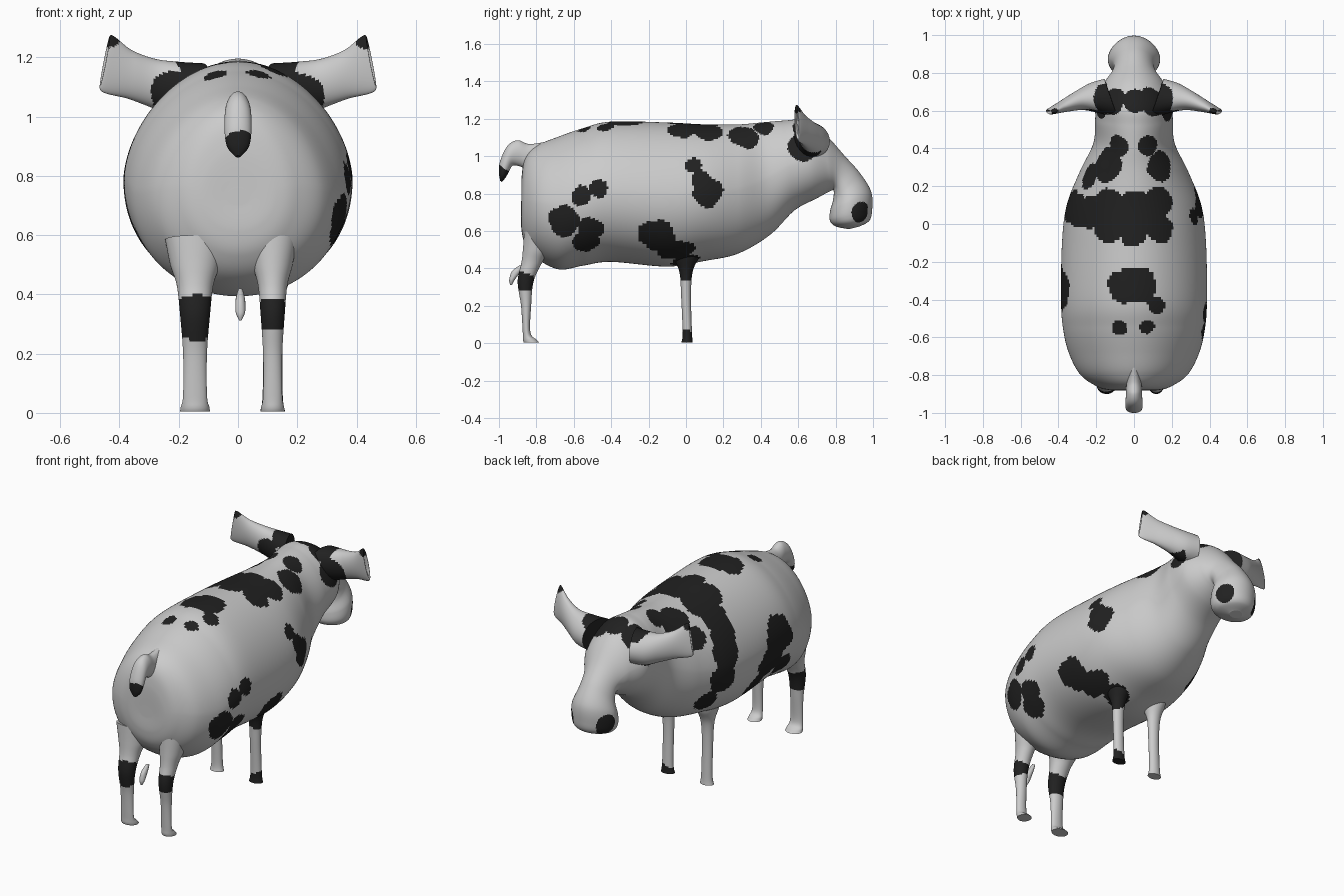
import bpy, bmesh, math
from mathutils import Vector, noise


def material(name, v):
    m = bpy.data.materials.new(name)
    m.diffuse_color = (v, v, v, 1)
    return m


HIDE = material("pale_hide", 0.6)
DARK = material("dark_patch", 0.015)

# dark patches: x, y, z, radius
BACK = [(0, .07, 1.17, .11), (.13, .11, 1.13, .085), (-.13, .11, 1.13, .085), (.13, -.02, 1.14, .085),
        (-.13, -.02, 1.14, .085), (0, -.04, 1.17, .08), (-.24, .06, 1.05, .09),
        (-.05, -.33, 1.18, .09), (.04, -.33, 1.18, .09), (.12, -.43, 1.16, .05), (-.08, -.55, 1.14, .04),
        (.07, -.54, 1.14, .04), (.13, .31, 1.11, .085), (-.14, .31, 1.10, .095), (.08, .41, 1.16, .06),
        (-.09, .41, 1.16, .06), (-.24, .25, 1.0, .07)]
HEAD = [(.13, .66, 1.16, .09), (-.13, .66, 1.16, .09), (0, .66, 1.19, .07), (.21, .63, 1.07, .09),
        (-.21, .63, 1.07, .09), (.11, .93, .70, .06), (-.11, .93, .70, .06),
        (.43, .59, 1.26, .03), (-.43, .59, 1.26, .03)]
RIGHT = [(.31, .04, .95, .045), (.34, .08, .87, .06), (.34, .12, .81, .085), (.34, -.15, .57, .10),
         (.25, -.05, .49, .09), (.14, .0, .42, .08), (.37, -.66, .65, .09), (.32, -.53, .52, .08),
         (.35, -.51, .61, .07), (.38, -.56, .79, .055), (.38, -.47, .83, .05)]
LEFT = [(-.30, .07, .98, .09), (-.35, .10, .87, .10), (-.35, .13, .74, .09), (-.28, .20, .60, .07),
        (-.38, -.35, .82, .12), (-.38, -.28, .70, .11), (-.36, -.42, .60, .09), (-.33, -.18, .58, .08)]
LEGS = [(.13, .0, .01, .065), (-.145, -.86, .32, .08), (.12, -.87, .33, .06), (0, -.99, .90, .06)]
PATCHES = [(Vector(p[:3]), p[3]) for p in BACK + HEAD + RIGHT + LEFT + LEGS]


def spline(rows, steps):
    """Smooth in-between rows that pass through the given ones."""
    out = []
    for i in range(len(rows) - 1):
        a, b = rows[max(i - 1, 0)], rows[i]
        c, d = rows[i + 1], rows[min(i + 2, len(rows) - 1)]
        for s in range(steps):
            t = s / steps
            out.append([.5 * (2 * q + (r - p) * t + (2 * p - 5 * q + 4 * r - u) * t * t
                              + (3 * q - p - 3 * r + u) * t ** 3)
                        for p, q, r, u in zip(a, b, c, d)])
    return out + [list(rows[-1])]


def loft(name, rows, side, n=40, steps=10, sag=0.0):
    """Skin oval rings; row = top xyz, bottom xyz, half width along side."""
    bm = bmesh.new()
    side = Vector(side).normalized()
    rings = []
    for r in spline(rows, steps):
        top, bot, w = Vector(r[:3]), Vector(r[3:6]), max(r[6], .003)
        mid, half = (top + bot) / 2, (top - bot) / 2
        ring = []
        for k in range(n):
            s, c = math.sin(math.tau * k / n), math.cos(math.tau * k / n)
            taper = 1 - sag * (s if s > 0 else s * .6)
            ring.append(bm.verts.new(mid + half * s + side * w * c * taper))
        rings.append(ring)
    for a, b in zip(rings, rings[1:]):
        for k in range(n):
            j = (k + 1) % n
            bm.faces.new((a[k], a[j], b[j], b[k]))
    bm.faces.new(rings[0])
    bm.faces.new(rings[-1])
    bmesh.ops.recalc_face_normals(bm, faces=bm.faces)
    for f in bm.faces:
        f.smooth = len(f.verts) == 4
        p = f.calc_center_median()
        wobble = 1 + .25 * noise.noise(p * 11)
        f.material_index = int(any((p - c).length < rad * wobble for c, rad in PATCHES))
    me = bpy.data.meshes.new(name)
    bm.to_mesh(me)
    bm.free()
    me.materials.append(HIDE)
    me.materials.append(DARK)
    ob = bpy.data.objects.new(name, me)
    bpy.context.collection.objects.link(ob)
    return ob


def upright(rows, x=0.0, wide=1.0):
    """Side-view rows (top y, z, bottom y, z, half width) placed at x."""
    return [(x, a, b, x, c, d, w * wide) for a, b, c, d, w in rows]


# body, neck, head and muzzle in one skin
body = [(-.88, .76, -.88, .70, .04), (-.878, .90, -.88, .61, .13), (-.855, 1.0, -.86, .53, .20),
        (-.79, 1.06, -.80, .455, .285), (-.68, 1.105, -.68, .395, .345), (-.55, 1.15, -.55, .415, .375),
        (-.4, 1.185, -.4, .435, .385), (-.1, 1.18, -.1, .41, .38), (.1, 1.17, .1, .44, .355),
        (.28, 1.17, .28, .48, .285), (.4, 1.18, .45, .58, .215), (.52, 1.19, .58, .71, .205),
        (.62, 1.19, .70, .775, .20), (.74, 1.12, .775, .815, .15), (.85, 1.0, .79, .81, .11),
        (.93, .91, .785, .76, .11), (.99, .81, .77, .705, .135), (.995, .71, .77, .655, .135),
        (.98, .655, .80, .625, .11), (.93, .625, .87, .61, .04)]
loft("body_and_head", upright(body), (1, 0, 0), n=160, steps=16, sag=.13)

# curled tail, narrowing into the rump
tail = [(-.76, 1.075, -.79, .95, .03), (-.84, 1.065, -.85, .93, .04), (-.90, 1.085, -.885, .945, .042),
        (-.955, 1.055, -.925, .95, .045), (-.995, .97, -.945, .92, .045),
        (-1.0, .91, -.965, .885, .036), (-.993, .868, -.985, .862, .008)]
loft("tail", upright(tail), (1, 0, 0))

# flared ears with a hollowed tip
ear = [(.12, .66, 1.18, .12, .67, .99, .11), (.20, .66, 1.185, .21, .67, 1.0, .085),
       (.28, .655, 1.195, .29, .655, 1.03, .055), (.36, .625, 1.225, .37, .63, 1.06, .035),
       (.43, .59, 1.275, .465, .597, 1.09, .014), (.425, .595, 1.20, .43, .60, 1.16, .004)]
for s, label in ((-1, "left"), (1, "right")):
    rows = [(s * a, b, c, s * d, e, f, w) for a, b, c, d, e, f, w in ear]
    loft(label + "_ear", rows, (s * .35, 1, 0), n=48, steps=14)

# legs
hind = [(-.785, .005, -.868, .005, .045), (-.80, .02, -.872, .02, .043), (-.832, .06, -.873, .06, .036),
        (-.828, .2, -.882, .2, .036), (-.815, .33, -.90, .33, .045), (-.77, .43, -.88, .43, .055),
        (-.73, .50, -.872, .50, .075), (-.74, .57, -.865, .60, .09)]
front = [(.036, .005, -.024, .005, .042), (.032, .06, -.018, .06, .034), (.027, .25, -.026, .25, .033),
         (.035, .38, -.035, .38, .04), (.07, .46, -.07, .46, .06), (.08, .50, -.08, .50, .065)]
for x, wide, label in ((-.145, 1.12, "left"), (.117, .9, "right")):
    loft(label + "_hind_leg", upright(hind, x, wide), (1, 0, 0))
    loft(label + "_front_leg", upright(front, x), (1, 0, 0))

# small teat hanging between the hind legs
teat = [(-.93, .312, -.94, .312, .004), (-.915, .34, -.945, .34, .016), (-.885, .38, -.93, .385, .016),
        (-.865, .41, -.885, .42, .008)]
loft("teat", upright(teat, .008), (1, 0, 0), n=16)
